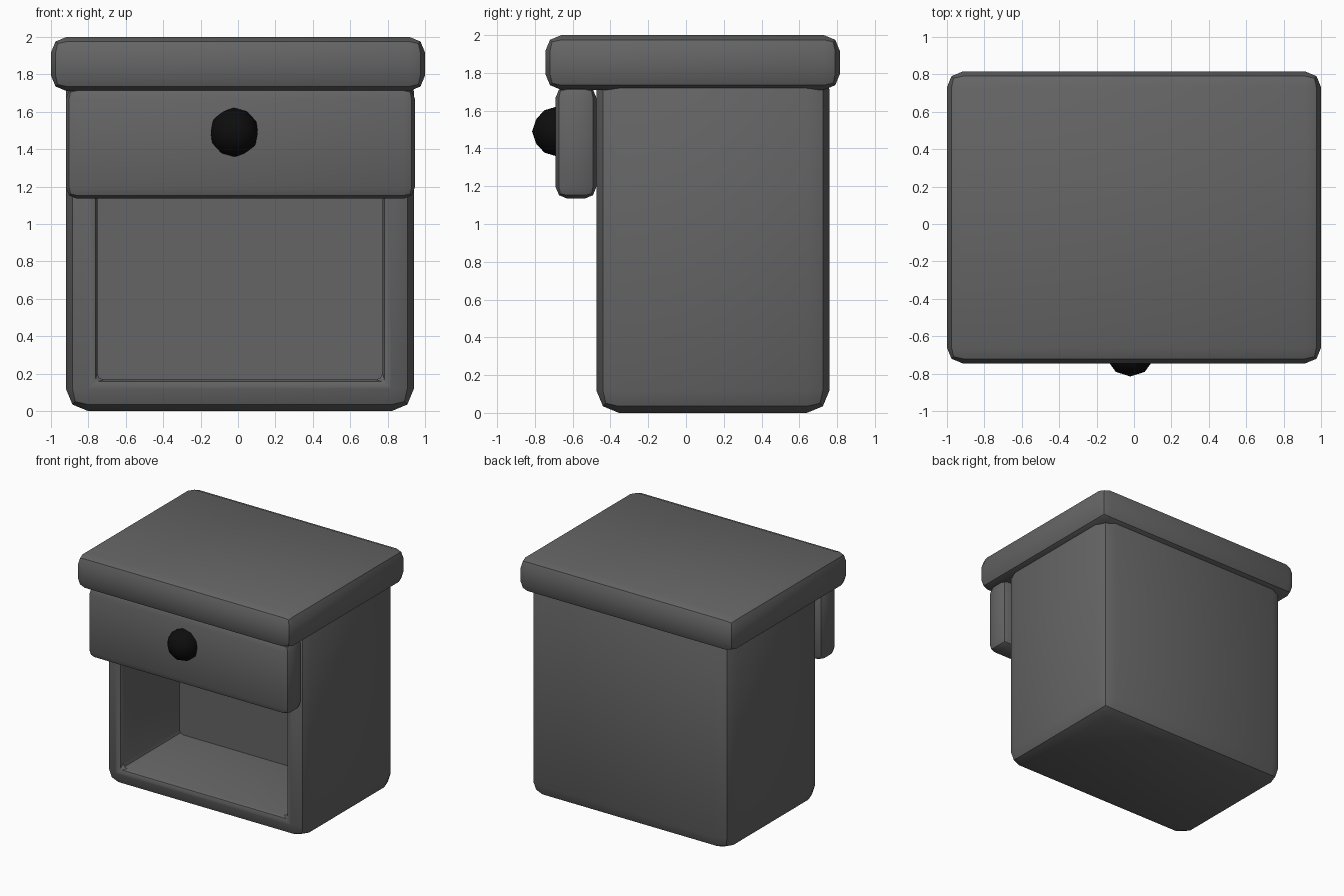
import bpy
import bmesh
from mathutils import Matrix, Vector

default = bpy.data.objects.get("Cube")
if default:
    bpy.data.objects.remove(default, do_unlink=True)


def make_material(name, value):
    mat = bpy.data.materials.new(name)
    mat.use_nodes = True
    colour = (value, value, value, 1)
    mat.diffuse_color = colour
    mat.node_tree.nodes["Principled BSDF"].inputs["Base Color"].default_value = colour
    return mat


grey = make_material("dark grey", 0.13)
black = make_material("black", 0.004)


def bevel(bm, edges, width):
    bmesh.ops.bevel(bm, geom=edges, offset=width, segments=2, profile=0.5,
                    affect='EDGES', clamp_overlap=True)


def rounded_box(low, high, width):
    bm = bmesh.new()
    low, high = Vector(low), Vector(high)
    bmesh.ops.create_cube(bm, size=1)
    bmesh.ops.scale(bm, vec=high - low, verts=bm.verts)
    bmesh.ops.translate(bm, vec=(low + high) / 2, verts=bm.verts)
    bevel(bm, bm.edges[:], width)
    return bm


def finish(bm, name, mat):
    bmesh.ops.recalc_face_normals(bm, faces=bm.faces)
    mesh = bpy.data.meshes.new(name)
    bm.to_mesh(mesh)
    bm.free()
    obj = bpy.data.objects.new(name, mesh)
    bpy.context.collection.objects.link(obj)
    mesh.materials.append(mat)
    bpy.ops.object.select_all(action='DESELECT')
    obj.select_set(True)
    bpy.context.view_layer.objects.active = obj
    bpy.ops.object.shade_smooth_by_angle()
    return obj


# Cabinet body with an open compartment sunk into the front
bm = rounded_box((-0.92, -0.475, 0), (0.94, 0.76, 1.83), 0.12)
bm.normal_update()
front = min(bm.faces, key=lambda f: f.calc_center_median().y)
bmesh.ops.inset_individual(bm, faces=[front], thickness=0.068)
rim = list(front.edges)
back = bmesh.ops.extrude_discrete_faces(bm, faces=[front])["faces"][0]
bmesh.ops.translate(bm, vec=(0, 0.775, 0), verts=back.verts)
depth = [e for v in back.verts for e in v.link_edges if e not in back.edges[:]]
rim = [e for e in rim if e.is_valid] or [
    e for d in depth for v in d.verts if v not in back.verts[:]
    for e in v.link_edges if e not in depth]
bevel(bm, list(set(rim + depth)), 0.035)
finish(bm, "cabinet_body", grey)

# Overhanging top and protruding drawer
finish(rounded_box((-1, -0.745, 1.71), (1, 0.815, 2), 0.085), "table_top", grey)
finish(rounded_box((-0.92, -0.69, 1.135), (0.945, -0.475, 1.73), 0.06),
       "drawer_front", grey)

# Faceted round knob
bm = bmesh.new()
bmesh.ops.create_icosphere(bm, subdivisions=2, radius=0.132,
                           matrix=Matrix.Translation((-0.02, -0.683, 1.49)))
finish(bm, "drawer_knob", black)
